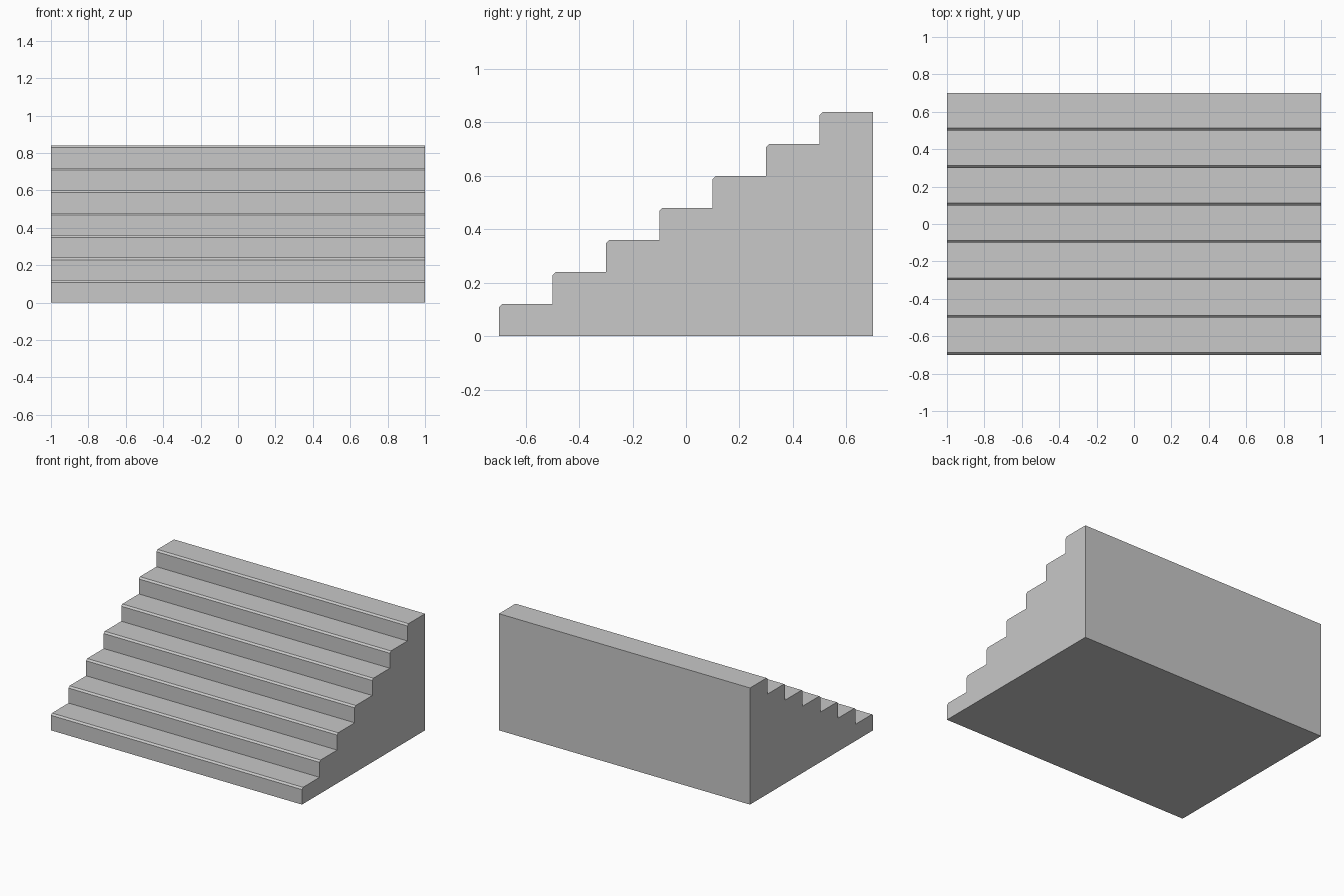
import bpy
import bmesh

STEPS = 7
WIDTH, DEPTH, RISE = 2.0, 0.2, 0.12
CHAMFER = 0.012

cube = bpy.data.objects.get("Cube")
if cube:
    bpy.data.objects.remove(cube, do_unlink=True)

# Stone colour
stone = bpy.data.materials.new("light_grey_stone")
stone.use_nodes = True
colour = (0.58, 0.58, 0.58, 1)
stone.diffuse_color = colour
stone.node_tree.nodes["Principled BSDF"].inputs["Base Color"].default_value = colour

# Stepped side profile with a chamfered nosing on every tread
front = -STEPS * DEPTH / 2
profile = [(front, 0)]
for i in range(STEPS):
    y, top = front + i * DEPTH, (i + 1) * RISE
    profile += [(y, top - CHAMFER), (y + CHAMFER, top), (y + DEPTH, top)]
    if i < STEPS - 1:
        continue
    profile.append((y + DEPTH, 0))

# Extrude the profile across the full width
bm = bmesh.new()
side = bm.faces.new([bm.verts.new((-WIDTH / 2, y, z)) for y, z in profile])
extruded = bmesh.ops.extrude_face_region(bm, geom=[side])["geom"]
moved = [v for v in extruded if isinstance(v, bmesh.types.BMVert)]
bmesh.ops.translate(bm, vec=(WIDTH, 0, 0), verts=moved)
bmesh.ops.recalc_face_normals(bm, faces=bm.faces)

mesh = bpy.data.meshes.new("staircase")
bm.to_mesh(mesh)
bm.free()
mesh.materials.append(stone)
staircase = bpy.data.objects.new("staircase", mesh)
bpy.context.collection.objects.link(staircase)
